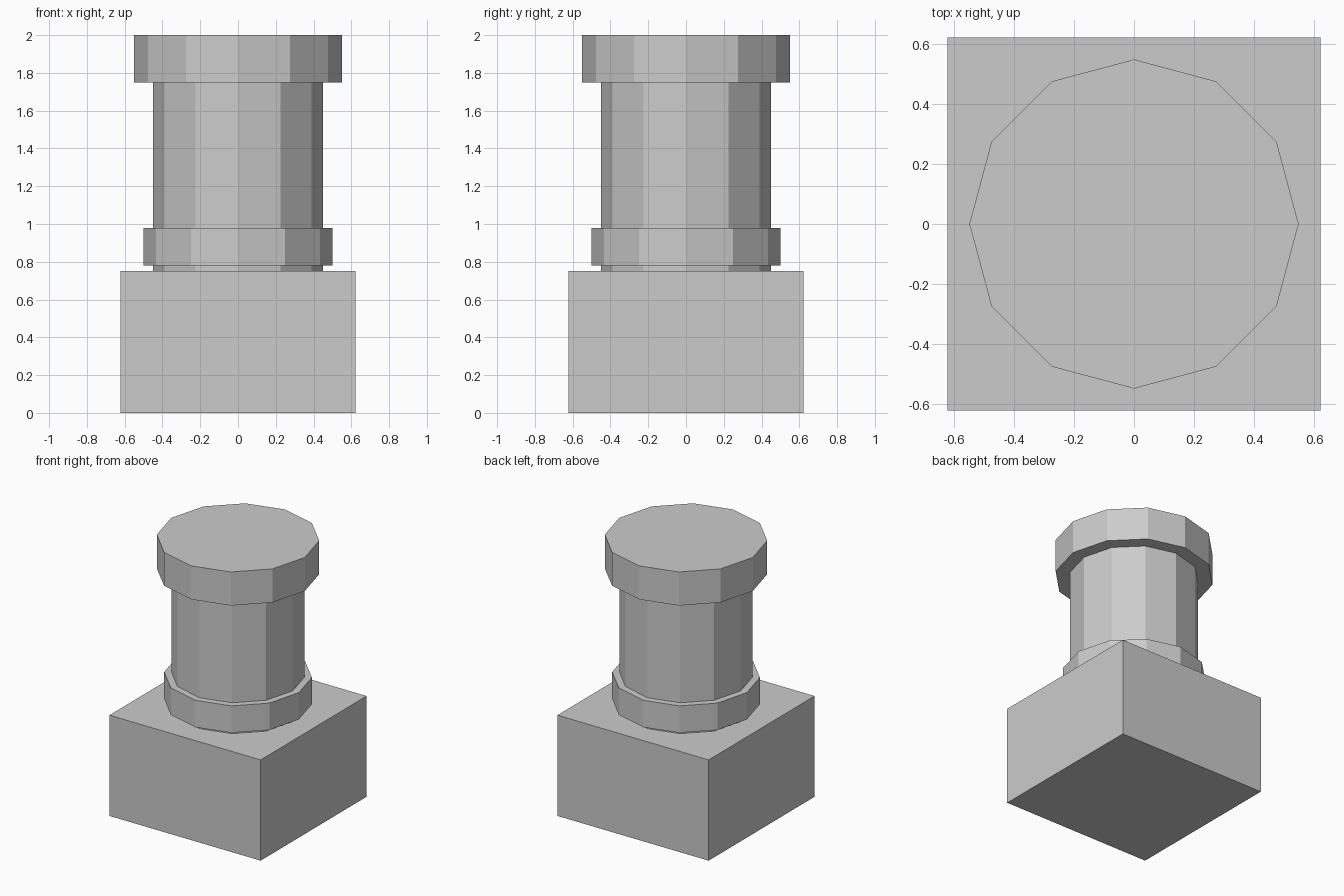
import bpy

cube = bpy.data.objects.get("Cube")
if cube:
    bpy.data.objects.remove(cube, do_unlink=True)

# Single plain grey for every part
grey = bpy.data.materials.new("stone_grey")
grey.use_nodes = True
colour = (0.6, 0.6, 0.6, 1)
grey.diffuse_color = colour
grey.node_tree.nodes["Principled BSDF"].inputs["Base Color"].default_value = colour


def finish(name):
    obj = bpy.context.object
    obj.name = name
    obj.data.materials.append(grey)
    return obj


def drum(name, radius, bottom, top):
    """Twelve-sided upright drum with corners on the x and y axes."""
    bpy.ops.mesh.primitive_cylinder_add(
        vertices=12, radius=radius, depth=top - bottom,
        location=(0, 0, (bottom + top) / 2))
    return finish(name)


# Square plinth
bpy.ops.mesh.primitive_cube_add(size=1, location=(0, 0, 0.375))
plinth = finish("plinth")
plinth.scale = (1.245, 1.245, 0.75)

# Column shaft, lower collar and wide cap
drum("column_shaft", 0.45, 0.75, 1.75)
drum("lower_collar", 0.5, 0.78, 0.98)
drum("top_cap", 0.55, 1.75, 2.0)
